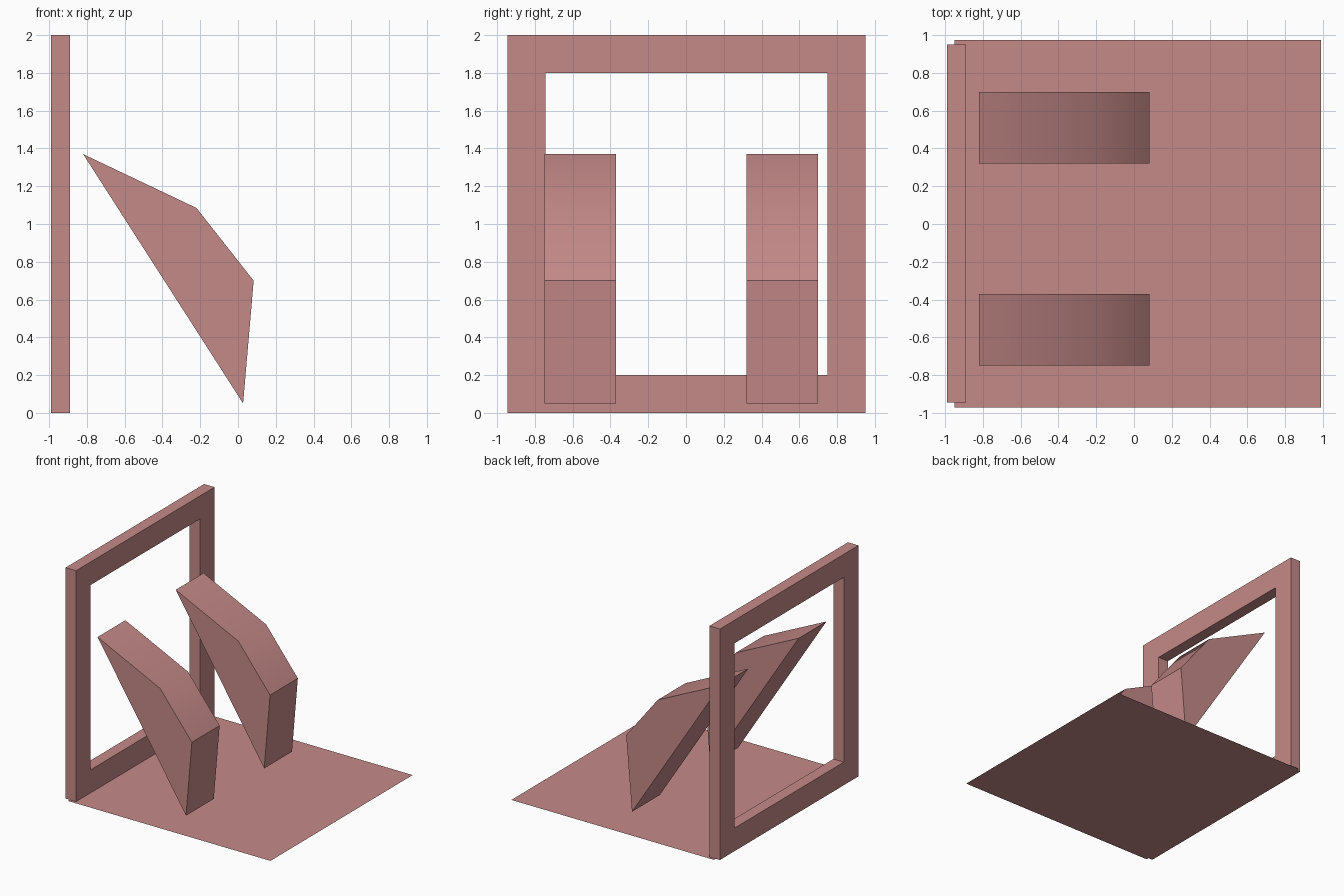
import bpy
import bmesh
from mathutils import Vector

cube = bpy.data.objects.get("Cube")
if cube:
    bpy.data.objects.remove(cube, do_unlink=True)

# One dusty rose colour for everything
ROSE = (0.56, 0.255, 0.25, 1.0)
rose = bpy.data.materials.new("dusty_rose")
rose.use_nodes = True
rose.diffuse_color = ROSE
rose.node_tree.nodes["Principled BSDF"].inputs["Base Color"].default_value = ROSE


def finish(name, bm):
    bmesh.ops.recalc_face_normals(bm, faces=bm.faces)
    mesh = bpy.data.meshes.new(name)
    bm.to_mesh(mesh)
    bm.free()
    mesh.materials.append(rose)
    obj = bpy.data.objects.new(name, mesh)
    bpy.context.collection.objects.link(obj)
    return obj


def extrude(bm, faces, offset):
    """Give flat faces thickness along an offset."""
    result = bmesh.ops.extrude_face_region(bm, geom=faces, use_keep_orig=True)
    moved = [g for g in result["geom"] if isinstance(g, bmesh.types.BMVert)]
    bmesh.ops.translate(bm, verts=moved, vec=Vector(offset))


def rectangle(bm, x, y0, y1, z0, z1):
    """Four corner vertices in the plane at x."""
    return [bm.verts.new((x, y, z)) for y, z in
            ((y0, z0), (y1, z0), (y1, z1), (y0, z1))]


# Flat floor sheet
bm = bmesh.new()
bm.faces.new([bm.verts.new((x, y, 0)) for x, y in
              ((-0.95, -0.97), (0.99, -0.97), (0.99, 0.975), (-0.95, 0.975))])
finish("floor", bm)

# Upright frame: ring of four quads between two rectangles, then thickened
bm = bmesh.new()
outer = rectangle(bm, -0.99, -0.945, 0.95, 0, 2)
inner = rectangle(bm, -0.99, -0.745, 0.75, 0.2, 1.8)
ring = [bm.faces.new((outer[i - 1], outer[i], inner[i], inner[i - 1]))
        for i in range(4)]
extrude(bm, ring, (0.1, 0, 0))
finish("upright_frame", bm)

# Two leaning wedges cut from the same side profile
PROFILE = ((0.027, 0.05), (0.083, 0.70), (-0.22, 1.085), (-0.82, 1.37))
for name, y in (("front_wedge", -0.75), ("back_wedge", 0.32)):
    bm = bmesh.new()
    side = bm.faces.new([bm.verts.new((x, y, z)) for x, z in PROFILE])
    extrude(bm, [side], (0, 0.38, 0))
    wedge = finish(name, bm)
    # Soft crease between the two upper faces, sharp elsewhere
    bpy.ops.object.select_all(action='DESELECT')
    wedge.select_set(True)
    bpy.context.view_layer.objects.active = wedge
    bpy.ops.object.shade_smooth_by_angle(angle=0.52)
